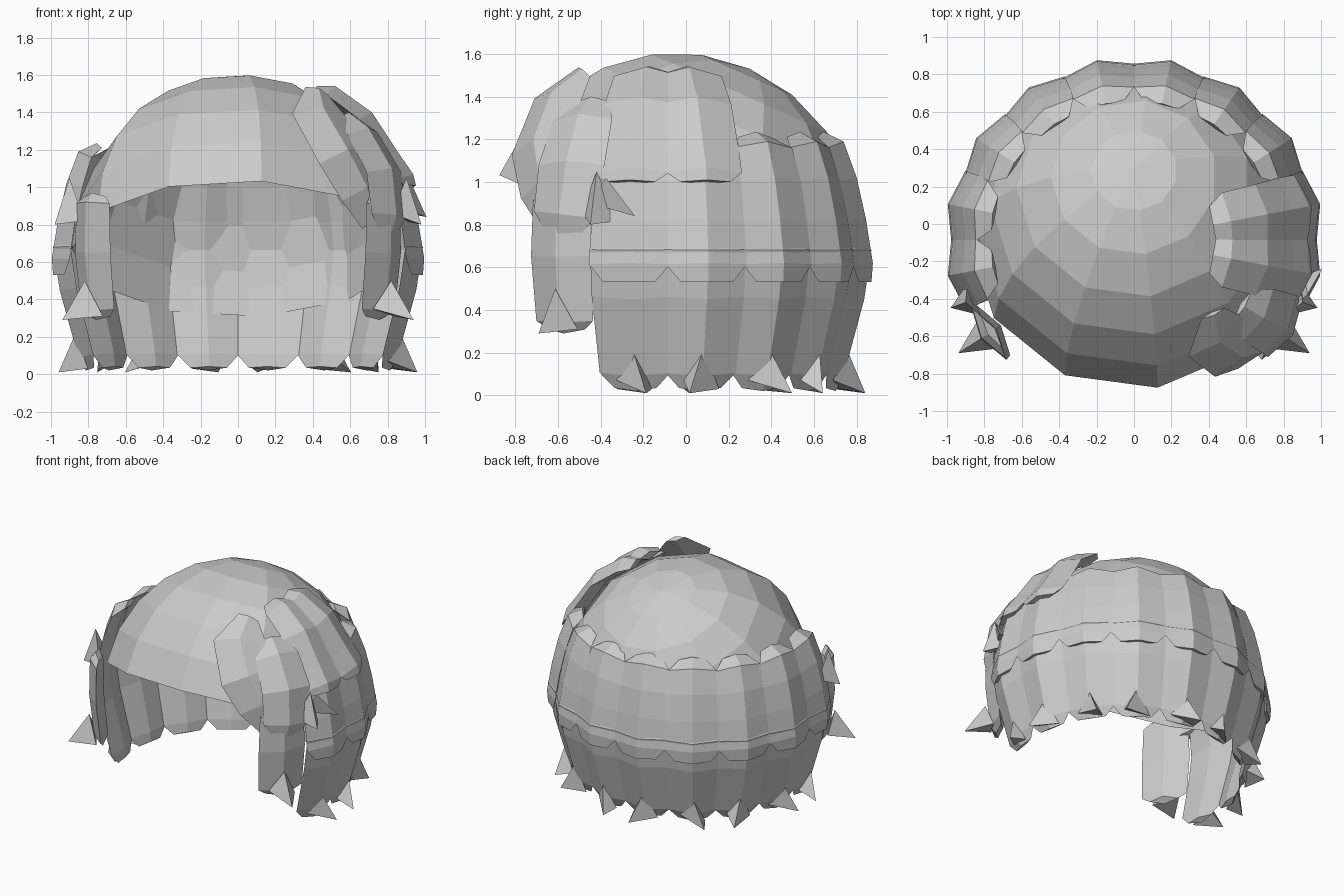
import bpy, bmesh, math
from mathutils import Vector, Matrix

if "Cube" in bpy.data.objects:
    bpy.data.objects.remove(bpy.data.objects["Cube"], do_unlink=True)

grey = bpy.data.materials.new("hair_grey")
grey.use_nodes = True
COLOUR = (0.6, 0.6, 0.6, 1)
grey.diffuse_color = COLOUR
grey.node_tree.nodes["Principled BSDF"].inputs["Base Color"].default_value = COLOUR

AXIS_Y = -0.085          # the locks stand in a ring around this axis
STEP = 22.5              # angle between neighbouring locks


def polar(angle, r, z):
    a = math.radians(angle)
    return Vector((r * math.cos(a), AXIS_Y + 0.965 * r * math.sin(a), z))


def finish(name, bm, recalc=True):
    if recalc:
        bmesh.ops.recalc_face_normals(bm, faces=bm.faces)
    mesh = bpy.data.meshes.new(name)
    bm.to_mesh(mesh)
    bm.free()
    mesh.materials.append(grey)
    obj = bpy.data.objects.new(name, mesh)
    bpy.context.collection.objects.link(obj)
    return obj


def loft(bm, rings):
    """Join equal rings of vertices into a tube."""
    for low, high in zip(rings, rings[1:]):
        n = len(low)
        for i in range(n):
            j = (i + 1) % n
            bm.faces.new((low[i], low[j], high[j], high[i]))


def lock(name, path, depth=2):
    """Diamond-section lock; path points are (angle, radius, height, half width)."""
    bm = bmesh.new()
    pts = [polar(*p[:3]) for p in path]
    rings = []
    for i, (p, c) in enumerate(zip(path, pts)):
        along = (pts[min(i + 1, len(pts) - 1)] - pts[max(i - 1, 0)]).normalized()
        a = math.radians(p[0])
        out = along.cross(Vector((-math.sin(a), math.cos(a), 0))).normalized()
        side = out.cross(along)
        w = p[3]
        t = 0.3 * w
        offsets = (-w * side - t * out, Vector(), w * side - t * out, -depth * t * out)
        rings.append([bm.verts.new(c + o) for o in offsets])
    loft(bm, rings)
    bm.faces.new(rings[0])
    bm.faces.new(rings[-1])
    return finish(name, bm)


def spike(name, angle, r, z, height=0.21, reach=0.095, twist=0):
    """Four-cornered tip that flares outward and down."""
    bm = bmesh.new()
    corners = ((angle, r + 0.015, z + height), (angle - 6, r - 0.03, z + 0.06),
               (angle + 6, r - 0.03, z + 0.02), (angle + twist, r + reach, z))
    v = [bm.verts.new(polar(*c)) for c in corners]
    for skip in range(4):
        bm.faces.new([x for k, x in enumerate(v) if k != skip])
    return finish(name, bm)


# Cap: open half dome, tilted back
SEGMENTS, RINGS = 11, 6
bm = bmesh.new()
rings = []
for k in range(RINGS):
    e = math.pi / 2 * k / RINGS
    rings.append([bm.verts.new((0.89 * math.cos(e) * math.cos(a), 0.9 * math.cos(e) * math.sin(a),
                                0.9 * math.sin(e)))
                  for a in (math.pi + math.tau * i / SEGMENTS for i in range(SEGMENTS))])
loft(bm, rings)
pole = bm.verts.new((0, 0, 0.9))
for i in range(SEGMENTS):
    bm.faces.new((rings[-1][i], rings[-1][(i + 1) % SEGMENTS], pole))
tilt = Matrix.Rotation(math.radians(-23), 4, 'X')
bm.transform(Matrix.Translation((0, -0.055, 0.67)) @ Matrix.Diagonal((1, 1, 1.04, 1)) @ tilt)
finish("cap", bm, recalc=False)

# Two tiers of locks around the sides and back
for i in range(10):
    ang = -STEP / 2 + i * STEP
    lock(f"upper_lock_{i}", [(ang, 0.77, 1.235, 0.09), (ang, 0.87, 1.19, 0.165),
                             (ang, 0.935, 1.02, 0.182), (ang, 0.98, 0.83, 0.187),
                             (ang, 1.015, 0.62, 0.195), (ang, 1.008, 0.53, 0.125)], depth=1.5)
    lock(f"lower_lock_{i}", [(ang, 0.985, 0.72, 0.13), (ang, 1.008, 0.68, 0.19),
                             (ang, 0.972, 0.45, 0.188), (ang, 0.87, 0.09, 0.168),
                             (ang, 0.83, 0.02, 0.1)], depth=1.5)
    spike(f"lower_tip_{i}", ang, 0.87, 0.01, twist=5 * (-1) ** i)

# Hanging lock, its tip and a temple spike on each side of the face
for label, mirror in (("left", lambda a: a), ("right", lambda a: 180 - a)):
    f = mirror(-1.5 * STEP)
    lock(f"{label}_face_lock", [(f, 0.94, 0.97, 0.10), (f, 0.98, 0.92, 0.16),
                                (f, 0.985, 0.65, 0.17), (f, 0.95, 0.34, 0.16),
                                (f, 0.91, 0.29, 0.10)])
    spike(f"{label}_face_tip", f, 0.97, 0.29, reach=0.16)
    spike(f"{label}_temple_spike", mirror(-21), 0.95, 0.8, height=0.25, reach=0.1)
spike("left_temple_curl", -18, 0.96, 0.84, height=0.18, reach=0.06, twist=9)

# Extra locks swept over the left side of the cap
for i, ang in enumerate((-STEP / 2, STEP / 2)):
    lock(f"crown_lock_{i}", [(ang, 0.43, 1.54, 0.10), (ang, 0.53, 1.54, 0.16),
                             (ang, 0.73, 1.4, 0.17), (ang, 0.87, 1.19, 0.18),
                             (ang, 0.955, 1.07, 0.18), (ang, 0.97, 1.01, 0.12)])

# Swept fringe at the left front
lock("fringe_front_lock", [(-44, 0.6, 1.53, 0.07), (-51, 0.73, 1.42, 0.18), (-48, 0.88, 1.2, 0.19),
                           (-42, 0.93, 1.0, 0.17), (-37, 0.93, 0.82, 0.10)], depth=1.6)
lock("fringe_side_lock", [(-32, 0.7, 1.4, 0.09), (-32, 0.82, 1.32, 0.16), (-31, 0.96, 1.1, 0.18),
                          (-32, 1.0, 0.85, 0.17), (-33, 0.98, 0.76, 0.1)])
